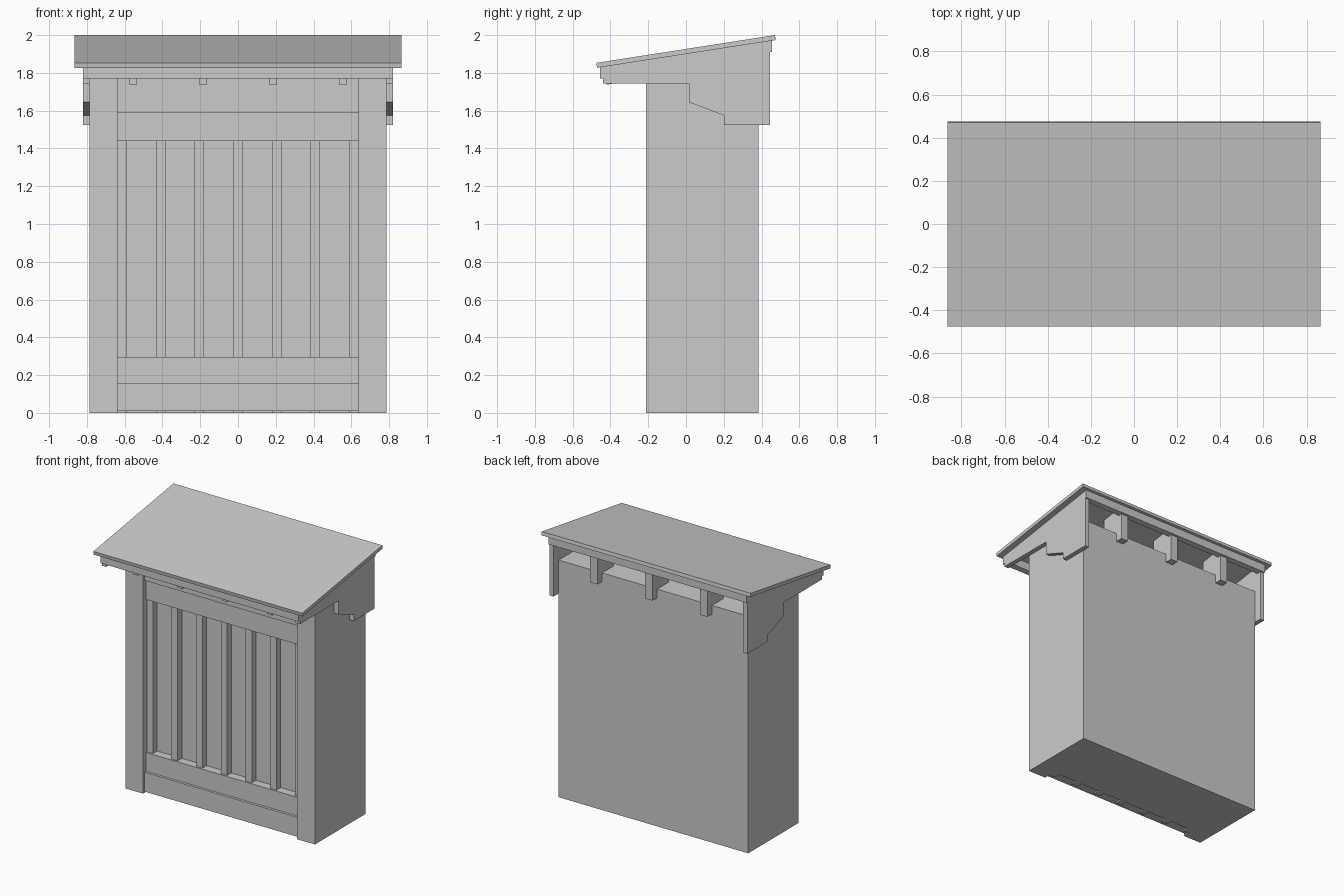
import bpy, bmesh

if "Cube" in bpy.data.objects:
    bpy.data.objects.remove(bpy.data.objects["Cube"])


def prism(name, profile, x0, x1):
    """Extrude a (y, z) profile from x0 to x1."""
    bm = bmesh.new()
    face = bm.faces.new([bm.verts.new((x0, y, z)) for y, z in profile])
    ext = bmesh.ops.extrude_face_region(bm, geom=[face])
    verts = [v for v in ext["geom"] if isinstance(v, bmesh.types.BMVert)]
    bmesh.ops.translate(bm, verts=verts, vec=(x1 - x0, 0, 0))
    bmesh.ops.recalc_face_normals(bm, faces=bm.faces)
    me = bpy.data.meshes.new(name)
    bm.to_mesh(me)
    bm.free()
    ob = bpy.data.objects.new(name, me)
    bpy.context.collection.objects.link(ob)
    return ob


def box(name, x0, x1, y0, y1, z0, z1):
    return prism(name, [(y0, z0), (y1, z0), (y1, z1), (y0, z1)], x0, x1)


def under(y):
    """Height of the sloping roof underside."""
    return 1.827 + 0.1554 * (y + 0.471)


def sloped(name, x0, x1, y0, y1, depth):
    """Bar hanging under the roof, following its slope."""
    return prism(name, [(y0, under(y0) - depth), (y1, under(y1) - depth),
                        (y1, under(y1)), (y0, under(y0))], x0, x1)


TOP = 1.775

# Main body and corner posts
box("body", -0.785, 0.785, -0.115, 0.385, 0, TOP)
for s, side in ((-1, "left"), (1, "right")):
    a, b = sorted((s * 0.638, s * 0.785))
    box("post_" + side, a, b, -0.212, -0.115, 0, TOP)

# Front slats, rails and outer boards
for i in range(7):
    c = (i - 3) * 0.2045
    box("slat", c - 0.025, c + 0.025, -0.165, -0.115, 0, TOP)
for name, y, z0, z1 in (("bottom_rail", -0.178, 0.155, 0.295),
                        ("top_rail", -0.178, 1.44, 1.59),
                        ("bottom_board", -0.197, 0.01, 0.155),
                        ("top_board", -0.197, 1.59, TOP)):
    box(name, -0.638, 0.638, y, -0.115, z0, z1)

# Sloping roof slab
prism("roof", [(-0.475, 1.853), (-0.471, 1.827), (0.475, 1.974), (0.471, 2.0)],
      -0.865, 0.865)

# Stepped side brackets under the roof
bracket = [(-0.455, under(-0.455)), (-0.455, 1.77), (-0.44, 1.77),
           (-0.44, 1.745), (0.015, 1.745), (0.015, 1.645), (0.2, 1.575),
           (0.2, 1.525), (0.445, 1.525), (0.445, 1.91), (0.455, 1.91),
           (0.455, under(0.455))]
for s, side in ((-1, "left"), (1, "right")):
    prism("side_bracket_" + side, bracket, s * 0.785, s * 0.82)

# Front and back fascia
sloped("front_fascia", -0.785, 0.785, -0.455, -0.415, 0.06)
sloped("back_fascia", -0.785, 0.785, 0.415, 0.455, 0.06)

# Front rafters
for x in (-0.555, -0.185, 0.185, 0.555):
    sloped("front_rafter", x - 0.021, x + 0.021, -0.42, -0.1, 0.097)

# Back brackets resting over the body edge
for x in (-0.455, 0, 0.455):
    prism("back_bracket", [(0.25, TOP), (0.385, TOP), (0.385, 1.71),
                           (0.44, 1.71), (0.44, under(0.44)),
                           (0.25, under(0.25))], x - 0.03, x + 0.03)
